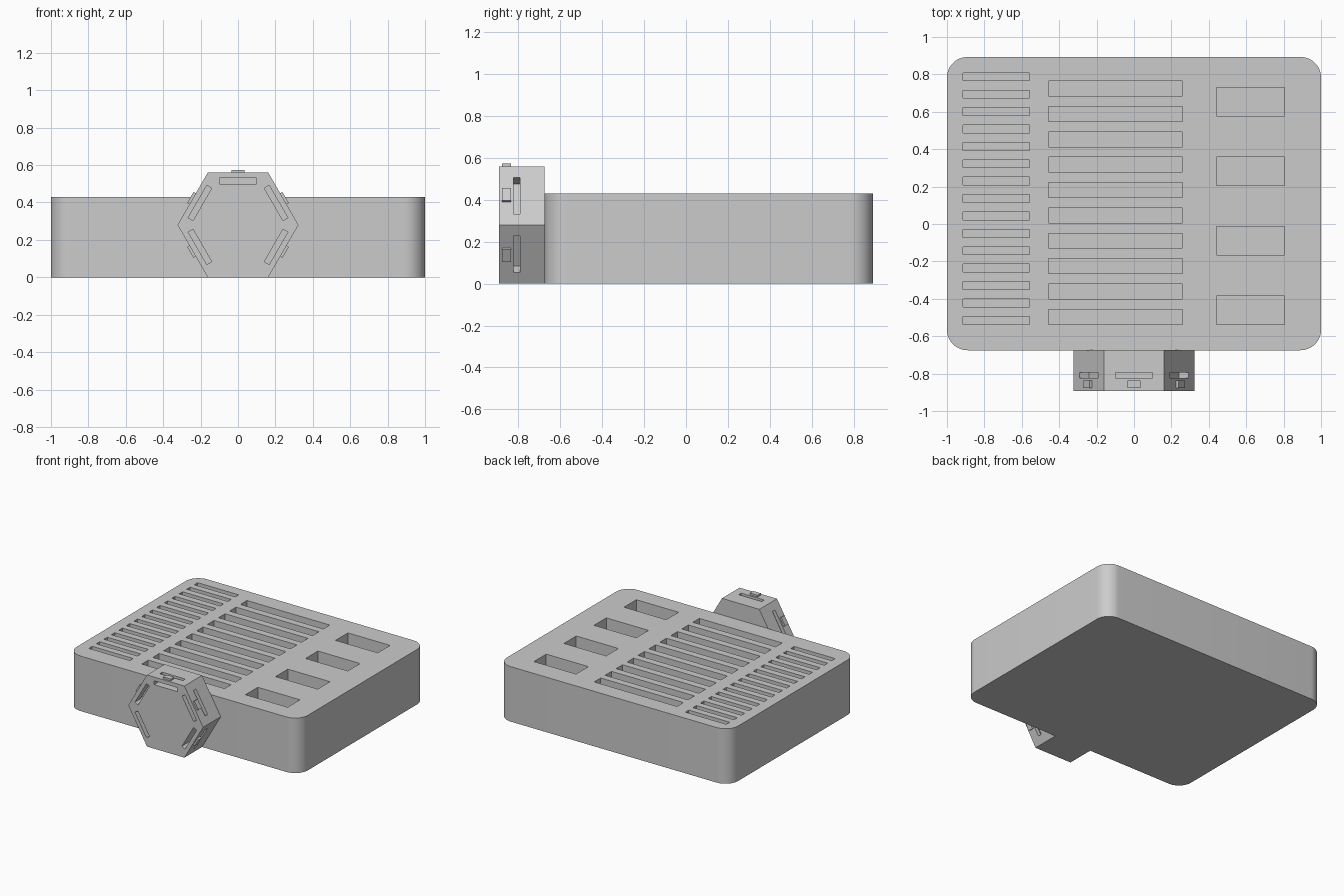
import bpy, bmesh, math
from mathutils import Vector

if "Cube" in bpy.data.objects:
    bpy.data.objects.remove(bpy.data.objects["Cube"])

grey = bpy.data.materials.new("light_grey")
grey.diffuse_color = (0.6, 0.6, 0.6, 1)
grey.use_nodes = True
grey.node_tree.nodes["Principled BSDF"].inputs["Base Color"].default_value = grey.diffuse_color


def make_object(name, bm):
    bmesh.ops.recalc_face_normals(bm, faces=bm.faces)
    mesh = bpy.data.meshes.new(name)
    bm.to_mesh(mesh)
    bm.free()
    mesh.materials.append(grey)
    obj = bpy.data.objects.new(name, mesh)
    bpy.context.collection.objects.link(obj)
    return obj


def prism(bm, points, direction):
    """Extrude a closed outline of 3D points along a direction."""
    face = bm.faces.new([bm.verts.new(p) for p in points])
    ext = bmesh.ops.extrude_face_region(bm, geom=[face], use_keep_orig=True)
    verts = [g for g in ext["geom"] if isinstance(g, bmesh.types.BMVert)]
    bmesh.ops.translate(bm, verts=verts, vec=direction)


def carve(obj, cutter):
    """Cut the cutter out of the object and remove the cutter."""
    cutter.hide_render = True
    mod = obj.modifiers.new("carve", 'BOOLEAN')
    mod.operation = 'DIFFERENCE'
    mod.solver = 'EXACT'
    mod.object = cutter
    bpy.ops.object.select_all(action='DESELECT')
    bpy.context.view_layer.objects.active = obj
    obj.select_set(True)
    bpy.ops.object.modifier_apply(modifier=mod.name)
    bpy.data.objects.remove(cutter)


# Tray body: rounded rectangle block
X, Y0, Y1, H, R = 1.0, -0.675, 0.893, 0.43, 0.11
outline = []
for cx, cy, start in ((X - R, Y1 - R, 0), (R - X, Y1 - R, 90),
                      (R - X, Y0 + R, 180), (X - R, Y0 + R, 270)):
    for i in range(13):
        a = math.radians(start + i * 7.5)
        outline.append((cx + R * math.cos(a), cy + R * math.sin(a), 0))
bm = bmesh.new()
prism(bm, outline, Vector((0, 0, H)))
tray = make_object("tray_body", bm)

# Three columns of slots: x range, first y, slot width, pitch, count
bm = bmesh.new()
for x0, x1, y, width, pitch, count in (
        (-0.915, -0.56, -0.536, 0.042, 0.093, 15),
        (-0.457, 0.26, -0.536, 0.08, 0.1355, 10),
        (0.44, 0.805, -0.536, 0.152, 0.371, 4)):
    for i in range(count):
        a, b = y + i * pitch, y + i * pitch + width
        prism(bm, [(x0, a, 0.08), (x1, a, 0.08), (x1, b, 0.08), (x0, b, 0.08)],
              Vector((0, 0, 0.5)))
carve(tray, make_object("slot_cutter", bm))
bpy.ops.object.shade_smooth_by_angle(angle=math.radians(30))

# Hexagonal block on the front
APOTHEM, FRONT = 0.28, -0.893
centre = Vector((0, 0, APOTHEM))
radius = APOTHEM / math.cos(math.pi / 6)
bm = bmesh.new()
prism(bm, [(radius * math.cos(k * math.pi / 3), FRONT,
            APOTHEM + radius * math.sin(k * math.pi / 3)) for k in range(6)],
      Vector((0, Y0 - FRONT, 0)))
hexagon = make_object("hexagon_block", bm)

# Bent strap channels and small raised tabs on every side but the bottom
channels, tabs = bmesh.new(), bmesh.new()
for degrees in (-30, 30, 90, 150, 210):
    a = math.radians(degrees)
    out = Vector((math.cos(a), 0, math.sin(a)))
    along = Vector((-math.sin(a), 0, math.cos(a)))

    def section(pairs, half):
        return [centre + out * r + Vector((0, y, 0)) - along * half for r, y in pairs]

    bent = ((0.22, -0.95), (0.25, -0.95), (0.25, -0.824),
            (0.33, -0.824), (0.33, -0.793), (0.22, -0.793))
    prism(channels, section(bent, 0.1), along * 0.2)
    block = ((0.28, -0.878), (0.294, -0.878), (0.294, -0.836), (0.28, -0.836))
    prism(tabs, section(block, 0.034), along * 0.068)
carve(hexagon, make_object("channel_cutter", channels))
make_object("raised_tabs", tabs)
